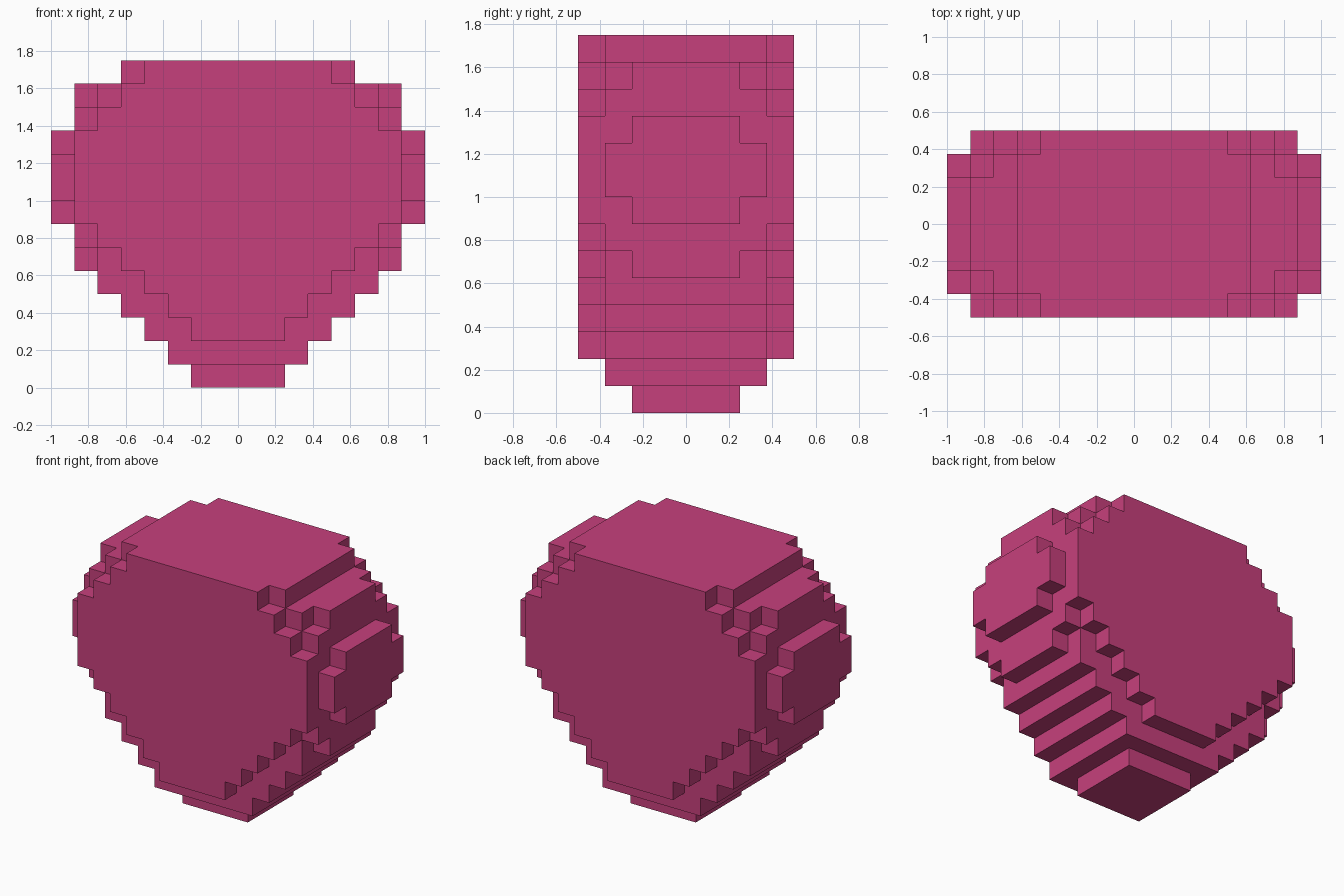
import bpy, bmesh

if "Cube" in bpy.data.objects:
    bpy.data.objects.remove(bpy.data.objects["Cube"])

U = 0.125  # size of one block

# Half widths in blocks, one per layer from the bottom up, for three depth bands
CORE = [2, 3, 4, 5, 6, 7, 7, 8, 8, 8, 8, 7, 7, 5]    # |y| < 0.25
MIDDLE = [0, 3, 4, 5, 6, 6, 7, 7, 8, 8, 7, 7, 6, 5]  # 0.25 < |y| < 0.375
OUTER = [0, 0, 2, 3, 4, 5, 6, 7, 7, 7, 7, 6, 5, 4]   # 0.375 < |y| < 0.5
BANDS = [OUTER, MIDDLE, CORE, CORE, CORE, CORE, MIDDLE, OUTER]

cells = {(x, y - 4, z)
         for y, band in enumerate(BANDS)
         for z, half in enumerate(band)
         for x in range(-half, half)}

# Only the exposed block sides become faces
bm = bmesh.new()
verts = {}


def vert(p):
    if p not in verts:
        verts[p] = bm.verts.new([c * U for c in p])
    return verts[p]


for cell in cells:
    for axis in range(3):
        b, c = (axis + 1) % 3, (axis + 2) % 3
        for side in (0, 1):
            near = list(cell)
            near[axis] += 1 if side else -1
            if tuple(near) in cells:
                continue
            corners = []
            for db, dc in ((0, 0), (1, 0), (1, 1), (0, 1)):
                p = list(cell)
                p[axis] += side
                p[b] += db
                p[c] += dc
                corners.append(vert(tuple(p)))
            bm.faces.new(corners if side else corners[::-1])

# Merge flat areas into single large faces
bmesh.ops.dissolve_limit(bm, angle_limit=0.01, verts=bm.verts[:], edges=bm.edges[:])

mesh = bpy.data.meshes.new("blocky_body")
bm.to_mesh(mesh)
bm.free()

pink = bpy.data.materials.new("deep pink")
pink.diffuse_color = (0.565, 0.051, 0.202, 1)
pink.use_nodes = True
pink.node_tree.nodes["Principled BSDF"].inputs["Base Color"].default_value = pink.diffuse_color
mesh.materials.append(pink)
body = bpy.data.objects.new("blocky_body", mesh)
bpy.context.collection.objects.link(body)
